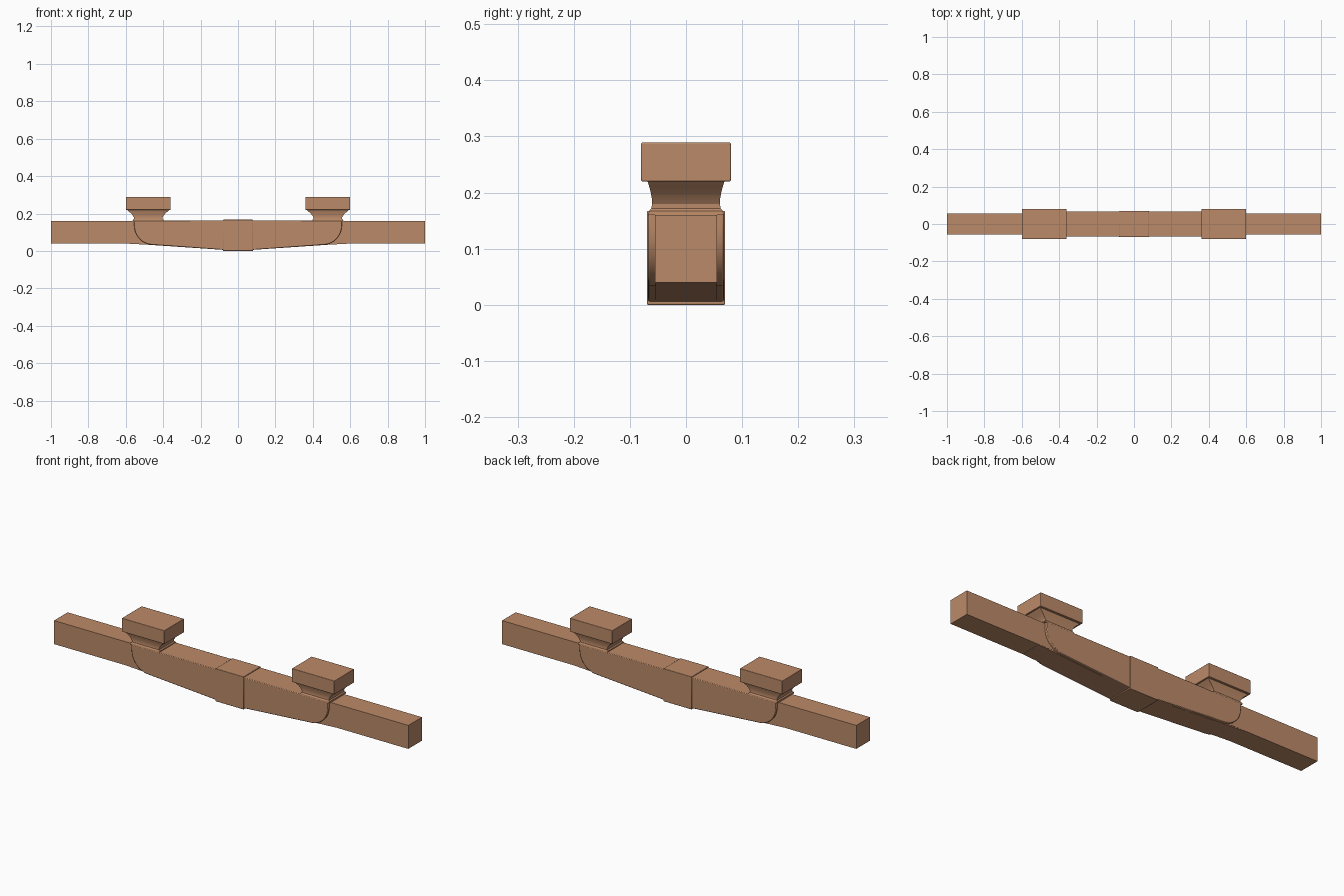
import bpy, bmesh, math

if "Cube" in bpy.data.objects:
    bpy.data.objects.remove(bpy.data.objects["Cube"])

mat = bpy.data.materials.new("copper_tan")
mat.diffuse_color = (0.50, 0.255, 0.14, 1)
mat.use_nodes = True
mat.node_tree.nodes["Principled BSDF"].inputs["Base Color"].default_value = mat.diffuse_color


def finish(name, bm, bevel=0.0):
    bmesh.ops.recalc_face_normals(bm, faces=bm.faces[:])
    me = bpy.data.meshes.new(name)
    bm.to_mesh(me)
    bm.free()
    me.materials.append(mat)
    ob = bpy.data.objects.new(name, me)
    bpy.context.collection.objects.link(ob)
    if bevel:
        m = ob.modifiers.new("bevel", 'BEVEL')
        m.width = bevel
        m.segments = 2
        m.limit_method = 'ANGLE'
        m.angle_limit = math.radians(40)
    bpy.ops.object.select_all(action='DESELECT')
    ob.select_set(True)
    bpy.context.view_layer.objects.active = ob
    bpy.ops.object.shade_smooth_by_angle(angle=math.radians(30))
    return ob


def loft(name, rings, bevel=0.0):
    """Stack of rectangles: (centre x, half x, half y, z)."""
    bm = bmesh.new()
    loops = []
    for cx, hx, hy, z in rings:
        loops.append([bm.verts.new((cx + sx * hx, sy * hy, z))
                      for sx, sy in ((-1, -1), (1, -1), (1, 1), (-1, 1))])
    for a, b in zip(loops, loops[1:]):
        for i in range(4):
            j = (i + 1) % 4
            bm.faces.new((a[i], a[j], b[j], b[i]))
    bm.faces.new(loops[0])
    bm.faces.new(loops[-1])
    return finish(name, bm, bevel)


def slab(name, half_profile, hy, bevel=0.0):
    """Mirror a half profile (x, z) in x and extrude it along y."""
    prof = half_profile + [(-x, z) for x, z in reversed(half_profile)]
    bm = bmesh.new()
    f = bm.faces.new([bm.verts.new((x, -hy, z)) for x, z in prof])
    r = bmesh.ops.extrude_face_region(bm, geom=[f])
    vs = [v for v in r["geom"] if isinstance(v, bmesh.types.BMVert)]
    bmesh.ops.translate(bm, verts=vs, vec=(0, 2 * hy, 0))
    return finish(name, bm, bevel)


# straight square bar running the full length
loft("axle_bar", [(0, 1.0, 0.055, 0.04), (0, 1.0, 0.055, 0.16)])

# bellied housing with rounded lower ends
arc = []
for i in range(9):
    a = math.radians(85 * i / 8)
    arc.append((0.455 + 0.10 * math.cos(a), 0.135 - 0.102 * math.sin(a)))
slab("housing", [(0.555, 0.163)] + arc + [(0.08, 0.006)], 0.0675, 0.003)

# narrow keel blending the housing underside into the bar
slab("keel", [(0.59, 0.08), (0.59, 0.039), (0.48, 0.033), (0.08, 0.006)], 0.054)

# raised centre band
loft("centre_band", [(0, 0.08, 0.0695, 0.0), (0, 0.08, 0.0695, 0.167)], 0.002)

# spring pads on flared necks
for side, s in (("left", -1), ("right", 1)):
    c = 0.48 * s
    neck = [(c, 0.083, 0.067, 0.160), (c, 0.082, 0.066, 0.167),
            (c, 0.077, 0.0615, 0.172), (c, 0.077, 0.0605, 0.180),
            (c, 0.083, 0.061, 0.190), (c, 0.092, 0.063, 0.201),
            (c, 0.105, 0.066, 0.212), (c, 0.114, 0.069, 0.221)]
    loft(side + "_pad_neck", neck)
    loft(side + "_pad", [(c, 0.12, 0.08, 0.22), (c, 0.12, 0.08, 0.289)], 0.002)
